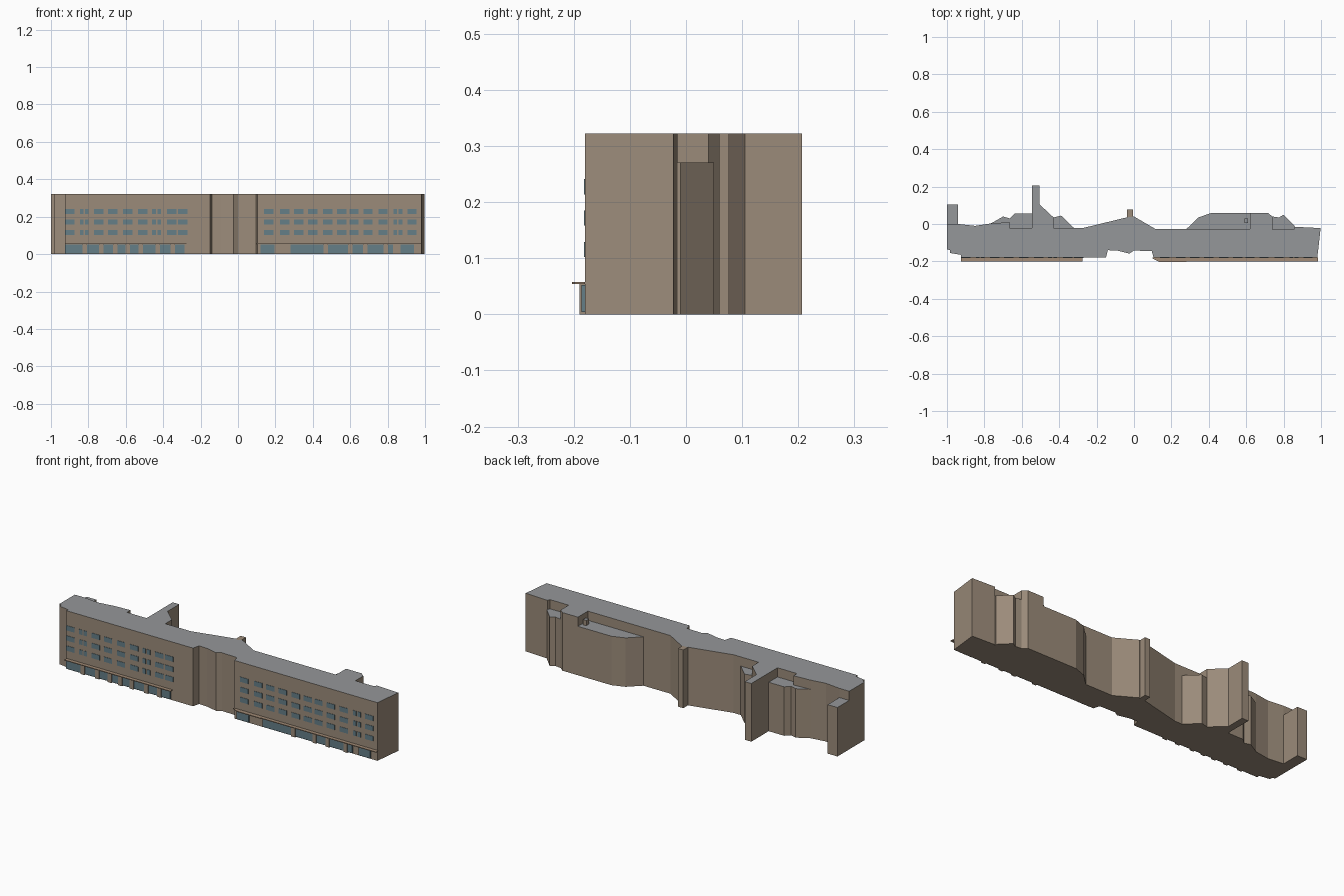
import bpy, bmesh

old = bpy.data.objects.get("Cube")
if old:
    bpy.data.objects.remove(old, do_unlink=True)


def material(name, rgb):
    m = bpy.data.materials.new(name)
    m.use_nodes = True
    m.diffuse_color = (*rgb, 1)
    m.node_tree.nodes["Principled BSDF"].inputs["Base Color"].default_value = (*rgb, 1)
    return m


WALL = material("tan wall", (0.33, 0.26, 0.195))
ROOF = material("grey roof", (0.30, 0.31, 0.32))
GLASS = material("blue grey glass", (0.13, 0.21, 0.245))
CANOPY = material("brown canopy", (0.36, 0.26, 0.18))
H, LOW, FRONT = 0.322, 0.271, -0.18


def finish(name, bm, mats):
    bmesh.ops.recalc_face_normals(bm, faces=bm.faces)
    if len(mats) > 1:
        bm.normal_update()
        for f in bm.faces:
            f.material_index = int(f.normal.z > 0.5)
    mesh = bpy.data.meshes.new(name)
    bm.to_mesh(mesh)
    bm.free()
    for m in mats:
        mesh.materials.append(m)
    ob = bpy.data.objects.new(name, mesh)
    bpy.context.collection.objects.link(ob)


def prism(name, outline, z0, z1, mats=(WALL, ROOF)):
    """Extrude a plan outline; upward faces take the second material."""
    bm = bmesh.new()
    base = bm.faces.new([bm.verts.new((x, y, z0)) for x, y in outline])
    top = bmesh.ops.extrude_face_region(bm, geom=[base])["geom"]
    bmesh.ops.translate(bm, vec=(0, 0, z1 - z0),
                        verts=[v for v in top if isinstance(v, bmesh.types.BMVert)])
    finish(name, bm, mats)


def boxes(name, items, mats):
    """Join axis-aligned boxes (x0, x1, y0, y1, z0, z1) in one object."""
    bm = bmesh.new()
    for x0, x1, y0, y1, z0, z1 in items:
        vs = bmesh.ops.create_cube(bm, size=1)["verts"]
        bmesh.ops.scale(bm, vec=(x1 - x0, y1 - y0, z1 - z0), verts=vs)
        bmesh.ops.translate(bm, vec=((x0 + x1) / 2, (y0 + y1) / 2, (z0 + z1) / 2), verts=vs)
    finish(name, bm, mats)


# Main full-height block, including the rear tower and rear roof bay
front_edge = [(-1, -0.135), (-0.985, -0.14), (-0.985, -0.155), (-0.925, -0.165), (-0.925, FRONT),
              (-0.15, FRONT), (-0.14, -0.14), (-0.09, -0.142), (-0.025, -0.158), (0.0, -0.142),
              (0.095, -0.145), (0.105, FRONT), (0.98, FRONT), (0.998, -0.022)]
back_edge = [(0.86, -0.015), (0.855, -0.03), (0.74, -0.03), (0.74, 0.04), (0.715, 0.06),
             (0.62, 0.06), (0.62, -0.027), (0.115, -0.027), (0.0, 0.04), (-0.04, 0.035),
             (-0.275, -0.022), (-0.43, -0.022), (-0.43, 0.035), (-0.505, 0.105),
             (-0.505, 0.207), (-0.545, 0.207), (-0.545, -0.022), (-0.665, -0.022),
             (-0.665, 0.01), (-0.765, 0.003), (-0.85, -0.01), (-0.94, 0.0), (-1, 0.0)]
prism("main_block", front_edge + back_edge, 0, H)

# Lower rear wings
prism("rear_wing_left", [(0.28, -0.027), (0.62, -0.027), (0.62, 0.06), (0.415, 0.06),
                         (0.345, 0.035)], 0, LOW)
prism("rear_bay_left", [(0.74, -0.03), (0.855, -0.03), (0.86, -0.01), (0.8, 0.05),
                        (0.775, 0.035), (0.74, 0.04)], 0, LOW)
prism("rear_bay_middle", [(-0.43, -0.022), (-0.32, -0.022), (-0.39, 0.045), (-0.43, 0.035)], 0, LOW)
prism("rear_wing_right", [(-0.665, -0.022), (-0.545, -0.022), (-0.545, 0.055), (-0.64, 0.055),
                          (-0.665, 0.03), (-0.7, 0.04), (-0.765, 0.003), (-0.665, 0.01)], 0, LOW)
prism("rear_end_block", [(-1, 0), (-0.94, 0), (-0.94, 0.103), (-1, 0.103)], 0, LOW)

# Rear chimney pillar and rooftop box
boxes("rear_pillar", [(-0.037, -0.005, 0.03, 0.077, 0, H)], (WALL,))
boxes("roof_box", [(0.59, 0.61, 0.005, 0.03, LOW, 0.3)], (WALL, ROOF))

# Upper windows in three rows; paired columns are split in two
single = [-0.9, -0.745, -0.67, -0.59, -0.51, -0.355, -0.295,
          0.165, 0.25, 0.325, 0.4, 0.48, 0.555, 0.62, 0.695, 0.775, 0.93]
paired = [-0.822, -0.435, 0.855]
spans = [(x - 0.025, x + 0.025) for x in single]
for x in paired:
    spans += [(x - 0.024, x - 0.004), (x + 0.004, x + 0.024)]
boxes("upper_windows", [(a, b, FRONT - 0.002, FRONT + 0.004, z, z + 0.027)
                        for z in (0.102, 0.158, 0.214) for a, b in spans], (GLASS,))

# Ground floor shop glazing with tan door piers
glazing = [(-0.925, -0.285), (0.12, 0.195), (0.28, 0.83), (0.87, 0.94)]
boxes("shop_windows", [(a, b, -0.186, FRONT + 0.004, 0.004, 0.052) for a, b in glazing], (GLASS,))
piers = [-0.82, -0.73, -0.655, -0.59, -0.52, -0.43, -0.35, 0.47, 0.6, 0.68, 0.79]
boxes("shop_piers", [(x - 0.012, x + 0.012, -0.19, FRONT + 0.004, 0, 0.054) for x in piers], (WALL,))

# Thin canopies over the shops
prism("canopy_right", [(-0.925, FRONT), (-0.925, -0.2), (-0.275, -0.2), (-0.275, FRONT)],
      0.054, 0.058, (CANOPY,))
prism("canopy_left", [(0.1, FRONT), (0.1, -0.185), (0.135, -0.203), (0.28, -0.203),
                      (0.285, -0.2), (0.985, -0.2), (0.985, FRONT)], 0.054, 0.058, (CANOPY,))
